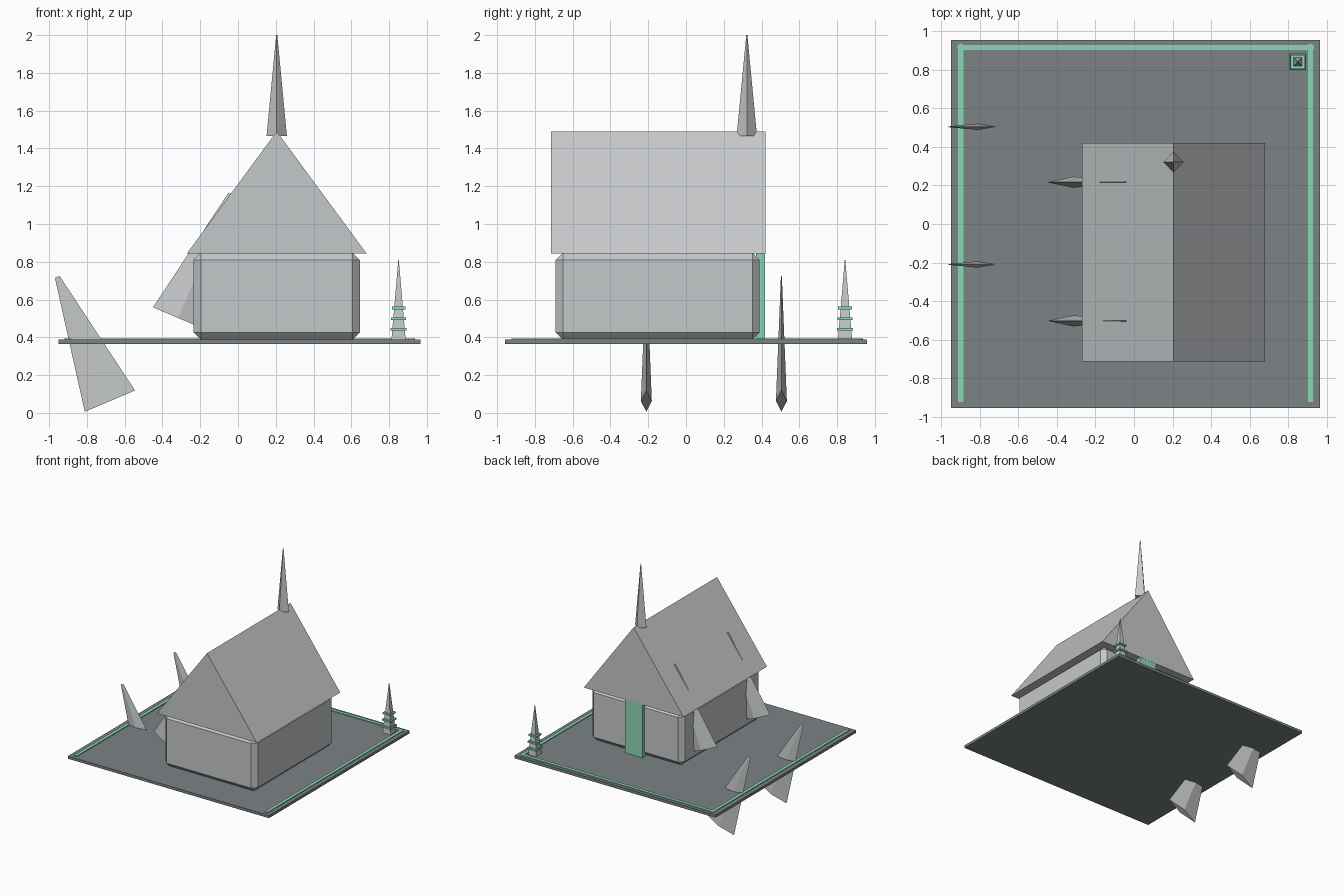
import bpy, bmesh, math
from mathutils import Matrix, Vector

if "Cube" in bpy.data.objects:
    bpy.data.objects.remove(bpy.data.objects["Cube"], do_unlink=True)


def material(name, rgb):
    mat = bpy.data.materials.new(name)
    mat.use_nodes = True
    mat.diffuse_color = (*rgb, 1)
    bsdf = next(n for n in mat.node_tree.nodes if n.type == 'BSDF_PRINCIPLED')
    bsdf.inputs["Base Color"].default_value = (*rgb, 1)
    return mat


stone = material("pale grey", (0.56, 0.58, 0.59))
slate = material("dark slate", (0.20, 0.225, 0.235))
green = material("mint green", (0.26, 0.68, 0.47))


def finish(name, bm, mat):
    bmesh.ops.recalc_face_normals(bm, faces=bm.faces)
    mesh = bpy.data.meshes.new(name)
    bm.to_mesh(mesh)
    bm.free()
    mesh.materials.append(mat)
    obj = bpy.data.objects.new(name, mesh)
    bpy.context.collection.objects.link(obj)
    return obj


def box(name, lo, hi, mat, chamfer=0):
    lo, hi = Vector(lo), Vector(hi)
    bm = bmesh.new()
    place = Matrix.Translation((lo + hi) / 2) @ Matrix.Diagonal((*(hi - lo), 1))
    bmesh.ops.create_cube(bm, size=1, matrix=place)
    if chamfer:
        bmesh.ops.bevel(bm, geom=bm.edges[:], offset=chamfer, segments=1, affect='EDGES')
    return finish(name, bm, mat)


def spike(name, centre, height, base, tip, mat, turn=0, lean=0, thin=1):
    """Four-sided tapered spike with corners on its local axes."""
    bm = bmesh.new()
    place = (Matrix.Translation(centre) @ Matrix.Rotation(lean, 4, 'Y')
             @ Matrix.Diagonal((1, thin, 1, 1)) @ Matrix.Rotation(turn, 4, 'Z'))
    bmesh.ops.create_cone(bm, cap_ends=True, segments=4, radius1=base,
                          radius2=tip, depth=height, matrix=place)
    return finish(name, bm, mat)


# Ground slab
box("ground_slab", (-0.95, -0.957, 0.365), (0.965, 0.957, 0.388), slate)

# Green border along the two sides and the back, with corner posts
left, right, back, front = 0.917, -0.899, 0.917, -0.925
half, low, top = 0.014, 0.38, 0.395
for name, x in (("border_left", left), ("border_right", right)):
    box(name, (x - half, front, low), (x + half, back, top), green)
    bm = bmesh.new()
    bmesh.ops.create_cone(bm, cap_ends=True, segments=8, radius1=0.02, radius2=0.02,
                          depth=top - low,
                          matrix=Matrix.Translation((x, back, (top + low) / 2)))
    finish(name + "_corner", bm, green)
box("border_back", (right, back - half, low), (left, back + half, top), green)

# House body
box("house_body", (-0.235, -0.69, 0.388), (0.645, 0.39, 0.848), stone, chamfer=0.038)

# Gable roof as an extruded triangle
bm = bmesh.new()
gable = bm.faces.new([bm.verts.new((x, -0.715, z))
                      for x, z in ((-0.27, 0.845), (0.68, 0.845), (0.205, 1.49))])
extruded = bmesh.ops.extrude_face_region(bm, geom=[gable], use_keep_orig=True)
bmesh.ops.translate(bm, vec=(0, 1.135, 0),
                    verts=[v for v in extruded["geom"] if isinstance(v, bmesh.types.BMVert)])
finish("gable_roof", bm, stone)

# Back door
box("back_door", (0.122, 0.37, 0.388), (0.286, 0.4185, 0.9), green)

# Roof spire
spike("roof_spire", (0.205, 0.322, 1.7325), 0.535, 0.054, 0.003, stone)

# Leaning fins: one pair through the slab, one pair against the house
lean = 0.401
for i, y in enumerate((-0.21, 0.505)):
    spike(f"slab_fin_{i + 1}", (-0.8175, y, 0.391), 0.714, 0.1445, 0.0135, stone,
          lean=-lean, thin=0.2)
for i, y in enumerate((-0.503, 0.217)):
    spike(f"house_fin_{i + 1}", (-0.1775, y, 0.831), 0.714, 0.1445, 0.0135, stone,
          lean=lean, thin=0.2)

# Small corner tower with three green bands
tx, ty = 0.85, 0.842
spike("corner_tower", (tx, ty, 0.599), 0.422, 0.053, 0.002, stone, turn=math.pi / 4)
for i, (z, r) in enumerate(((0.443, 0.043), (0.499, 0.040), (0.555, 0.036))):
    box(f"tower_band_{i + 1}", (tx - r, ty - r, z - 0.007), (tx + r, ty + r, z + 0.007), green)
